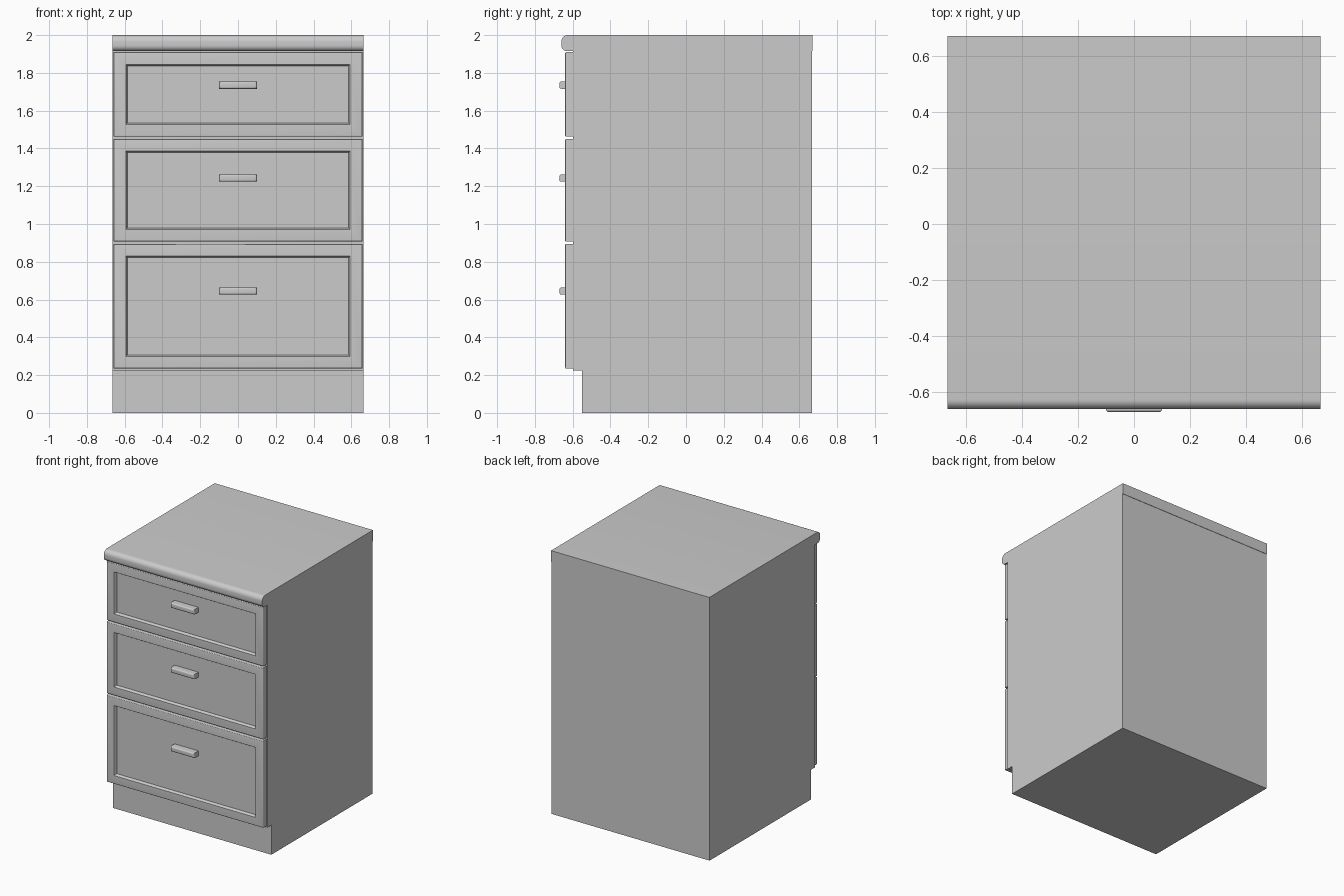
import bpy, bmesh, math
from mathutils import Vector

if "Cube" in bpy.data.objects:
    bpy.data.objects.remove(bpy.data.objects["Cube"], do_unlink=True)

grey = bpy.data.materials.new("light_grey")
grey.use_nodes = True
colour = (0.6, 0.6, 0.6, 1)
grey.diffuse_color = colour
grey.node_tree.nodes["Principled BSDF"].inputs["Base Color"].default_value = colour


def finish(bm, name):
    bmesh.ops.recalc_face_normals(bm, faces=bm.faces)
    mesh = bpy.data.meshes.new(name)
    bm.to_mesh(mesh)
    bm.free()
    mesh.materials.append(grey)
    obj = bpy.data.objects.new(name, mesh)
    bpy.context.collection.objects.link(obj)
    bpy.ops.object.select_all(action="DESELECT")
    obj.select_set(True)
    bpy.context.view_layer.objects.active = obj
    bpy.ops.object.shade_smooth_by_angle(angle=math.radians(35))
    return obj


def extrude_x(name, profile, half):
    """Extrude a side profile of (y, z) points across the width."""
    bm = bmesh.new()
    face = bm.faces.new([bm.verts.new((-half, y, z)) for y, z in profile])
    new = bmesh.ops.extrude_face_region(bm, geom=[face])["geom"]
    verts = [v for v in new if isinstance(v, bmesh.types.BMVert)]
    bmesh.ops.translate(bm, verts=verts, vec=(2 * half, 0, 0))
    return finish(bm, name)


def box(half, y0, y1, z0, z1):
    bm = bmesh.new()
    bmesh.ops.create_cube(bm, size=1)
    for v in bm.verts:
        v.co = Vector((v.co.x * 2 * half,
                       (y0 + y1) / 2 + v.co.y * (y1 - y0),
                       (z0 + z1) / 2 + v.co.z * (z1 - z0)))
    return bm


def front_face(bm):
    bm.normal_update()
    return min(bm.faces, key=lambda f: (round(f.calc_center_median().y, 4), -f.calc_area()))


def round_front(bm, radius):
    bmesh.ops.bevel(bm, geom=list(front_face(bm).edges), offset=radius,
                    segments=4, profile=0.5, affect="EDGES")


def arc(y, z, r, start, end, steps=8):
    return [(y + r * math.cos(a), z + r * math.sin(a)) for a in
            (math.radians(start + (end - start) * i / steps) for i in range(steps + 1))]


WIDTH = 0.665
FRONT = -0.598
FACE = -0.64

# Cabinet body with recessed toe kick
extrude_x("cabinet_body", [(-0.55, 0), (0.667, 0), (0.667, 1.915), (FRONT, 1.915),
                           (FRONT, 0.225), (-0.55, 0.225)], WIDTH)

# Worktop with rounded front edge
nose = arc(-0.625, 1.965, 0.035, 90, 180) + arc(-0.63, 1.945, 0.03, 180, 270)
extrude_x("worktop", [(0.67, 2.0)] + nose + [(0.67, 1.915)], WIDTH)

# Drawer fronts with sunken panels, and their handles
drawers = {"bottom": (0.235, 0.895, 0.645),
           "middle": (0.907, 1.45, 1.243),
           "top": (1.462, 1.91, 1.735)}
for label, (low, high, grip) in drawers.items():
    bm = box(0.658, FACE, FRONT, low, high)
    round_front(bm, 0.007)
    panel = front_face(bm)
    bmesh.ops.inset_region(bm, faces=[panel], thickness=0.081)
    bmesh.ops.inset_region(bm, faces=[panel], thickness=0.007, depth=-0.008)
    bmesh.ops.inset_region(bm, faces=[panel], thickness=0.005, depth=-0.014)
    finish(bm, label + "_drawer_front")

    bm = box(0.1, -0.67, -0.61, grip - 0.019, grip + 0.019)
    round_front(bm, 0.01)
    finish(bm, label + "_drawer_handle")
